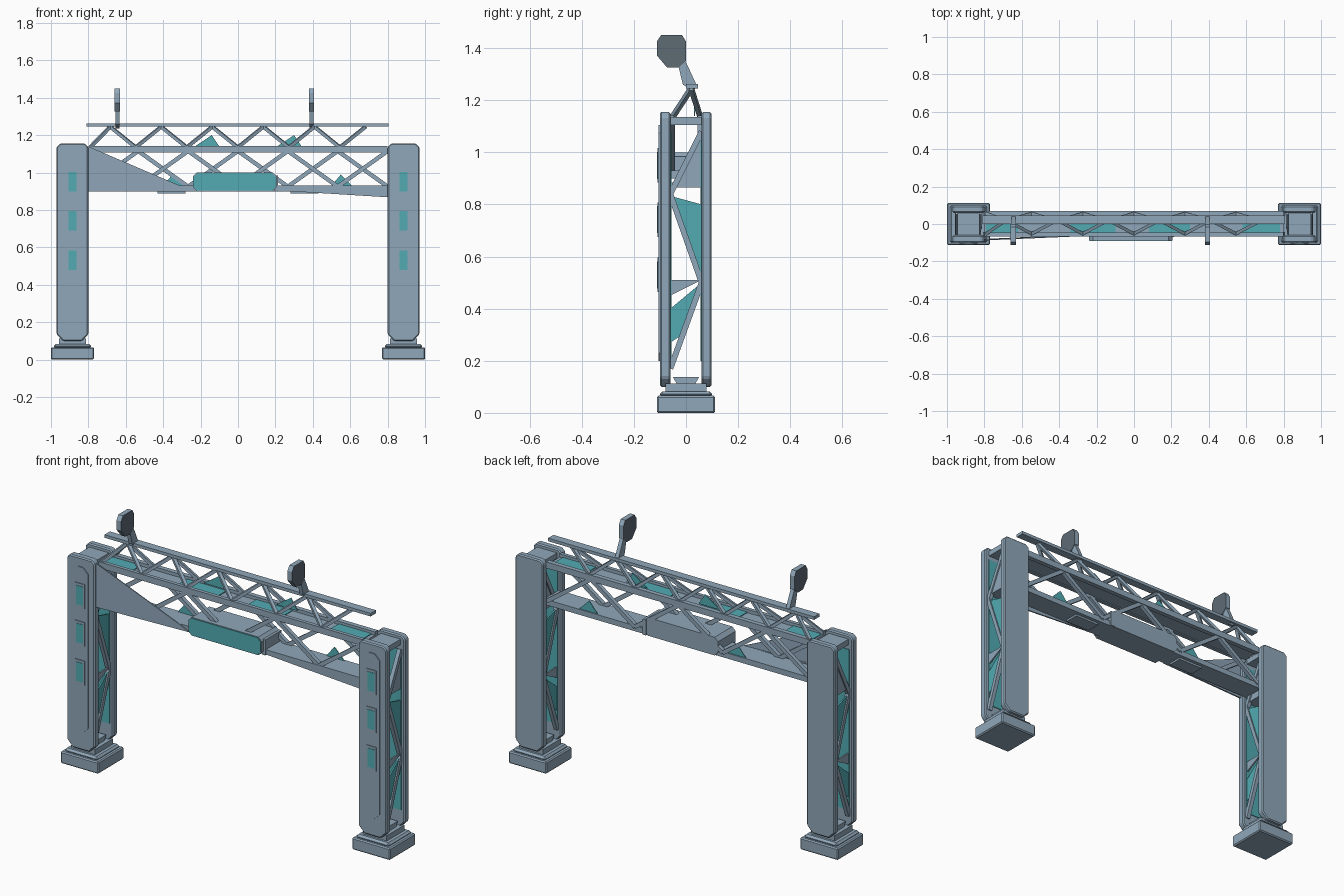
import bpy, bmesh, math
from mathutils import Vector

if "Cube" in bpy.data.objects:
    bpy.data.objects.remove(bpy.data.objects["Cube"])


def material(name, rgb):
    m = bpy.data.materials.new(name)
    m.diffuse_color = (*rgb, 1)
    m.use_nodes = True
    m.node_tree.nodes["Principled BSDF"].inputs["Base Color"].default_value = m.diffuse_color
    return m


STEEL = material("blue_grey_steel", (0.28, 0.39, 0.49))
TEAL = material("teal_panel", (0.085, 0.41, 0.45))
DARK = material("dark_grey", (0.11, 0.145, 0.175))


def finish(name, bm, mat):
    bmesh.ops.recalc_face_normals(bm, faces=bm.faces)
    me = bpy.data.meshes.new(name)
    bm.to_mesh(me)
    bm.free()
    me.materials.append(mat)
    ob = bpy.data.objects.new(name, me)
    bpy.context.collection.objects.link(ob)
    return ob


def prism(name, pts, axis, a, b, mat=STEEL):
    """Extrude a 2D outline from a to b along axis 0 (yz), 1 (xz) or 2 (xy)."""
    bm = bmesh.new()

    def ring(t):
        out = []
        for p in pts:
            c = list(p)
            c.insert(axis, t)
            out.append(bm.verts.new(c))
        return out
    r0, r1 = ring(a), ring(b)
    bm.faces.new(r0)
    bm.faces.new(r1)
    for i in range(len(pts)):
        j = (i + 1) % len(pts)
        bm.faces.new((r0[i], r0[j], r1[j], r1[i]))
    return finish(name, bm, mat)


def rect(x0, x1, z0, z1, c=0.0, d=None):
    """Rectangle with corner cuts: c at the bottom, d at the top."""
    d = c if d is None else d
    lo = [(x0 + c, z0), (x1 - c, z0), (x1, z0 + c), (x1, z1 - d)]
    hi = [(x1 - d, z1), (x0 + d, z1), (x0, z1 - d), (x0, z0 + c)]
    out = []
    for p in lo + hi:
        if p not in out:
            out.append(p)
    return out


def box(name, x0, x1, y0, y1, z0, z1, mat=STEEL, bevel=0):
    ob = prism(name, [(x0, y0), (x1, y0), (x1, y1), (x0, y1)], 2, z0, z1, mat)
    if bevel:
        m = ob.modifiers.new("bevel", 'BEVEL')
        m.width, m.segments = bevel, 1
    return ob


def zigzag(name, pts, w, mat=STEEL):
    """Square bars joining consecutive points."""
    bm = bmesh.new()
    for p, q in zip(pts, pts[1:]):
        p, q = Vector(p), Vector(q)
        d = (q - p).normalized()
        u = d.cross(Vector((0, 0, 1))).normalized()
        v = d.cross(u)
        ends = []
        for e in (p, q):
            ends.append([bm.verts.new(e + (u * a + v * b) * w / 2)
                         for a, b in ((-1, -1), (1, -1), (1, 1), (-1, 1))])
        bm.faces.new(ends[0])
        bm.faces.new(ends[1])
        for i in range(4):
            j = (i + 1) % 4
            bm.faces.new((ends[0][i], ends[0][j], ends[1][j], ends[1][i]))
    return finish(name, bm, mat)


# Legs
for side, s in (("left", -1), ("right", 1)):
    c = s * 0.885
    # stepped foot
    box(side + "_foot", c - 0.115, c + 0.115, -0.112, 0.112, 0, 0.066, bevel=0.006)
    box(side + "_foot_step", c - 0.1, c + 0.1, -0.1, 0.1, 0.06, 0.083, bevel=0.01)
    box(side + "_foot_neck", c - 0.072, c + 0.072, -0.078, 0.078, 0.08, 0.112)
    prism(side + "_foot_socket", [(-0.035, 0.11), (0.035, 0.11), (0.05, 0.138), (-0.05, 0.138)],
          0, c - 0.05, c + 0.05)
    # front and back slabs with teal linings on the inside
    for part, y0, y1, yi in (("front", -0.1, -0.06, -0.056), ("back", 0.06, 0.098, 0.056)):
        ob = prism(f"{side}_{part}_slab", rect(c - 0.085, c + 0.085, 0.1, 1.155, 0.035, 0.018), 1, y0, y1)
        m = ob.modifiers.new("bevel", 'BEVEL')
        m.width, m.segments = 0.006, 1
        box(f"{side}_{part}_lining", c - 0.065, c + 0.065, min(yi, yi * 1.08), max(yi, yi * 1.08),
            0.2, 1.08, TEAL)
    # raised front trim and three lit windows
    prism(side + "_trim", rect(c - 0.047, c + 0.047, 0.2, 1.105, 0.03), 1, -0.105, -0.098)
    for i, z in enumerate((0.53, 0.742, 0.95)):
        box(f"{side}_window_frame_{i}", c - 0.03, c + 0.03, -0.109, -0.1, z - 0.066, z + 0.066)
        box(f"{side}_window_{i}", c - 0.021, c + 0.021, -0.111, -0.105, z - 0.052, z + 0.052, TEAL)
    # side bracing on inner and outer planes
    for k, x in (("outer", c + s * 0.058), ("inner", c - s * 0.058)):
        zigzag(f"{side}_{k}_brace", [(x, -0.06, 0.17), (x, 0.06, 0.5), (x, -0.06, 0.84), (x, 0.06, 1.08)], 0.022)
        gussets = [
            ("high_gusset", [(-0.06, 0.865), (0.06, 0.865), (0.06, 1.08)], STEEL),
            ("mid_panel", [(-0.05, 0.83), (0.06, 0.8), (0.06, 0.52)], TEAL),
            ("low_gusset", [(-0.06, 0.45), (-0.06, 0.51), (0.06, 0.51)], STEEL),
            ("low_panel", [(-0.06, 0.27), (-0.06, 0.4), (0.06, 0.5), (0.0, 0.31)], TEAL)]
        for n, pts, mat in gussets:
            prism(f"{side}_{k}_{n}", pts, 0, x - 0.004, x + 0.004, mat)
    box(side + "_top_tie", c - 0.06, c + 0.06, -0.062, 0.062, 1.105, 1.135)
    box(side + "_mid_tie", c - 0.06, c + 0.06, -0.062, 0.062, 0.865, 0.885)

# Lower deck of the span, with sagging panel at the right front
box("lower_deck", -0.82, 0.82, -0.06, 0.06, 0.9, 0.93)
prism("right_front_panel", [(0.2, 0.905), (0.8, 0.868), (0.8, 0.93), (0.2, 0.93)], 1, -0.066, -0.058)
prism("left_front_gusset", [(-0.8, -0.088), (-0.28, -0.06), (-0.28, -0.055), (-0.8, -0.08)],
      2, 0.9, 0.93)
gus = prism("left_gusset_plate", [(-0.8, 0.9), (-0.25, 0.9), (-0.31, 0.93), (-0.8, 1.14)], 1, -0.064, -0.058)
for v in gus.data.vertices:   # swing plate outward toward the leg
    v.co.y -= 0.024 * (-0.25 - v.co.x) / 0.55
for x in (-0.355, 0.355):
    box("under_plate", x - 0.075, x + 0.075, -0.04, 0.04, 0.889, 0.901)

# Middle deck: two chords, a thin floor and teal floor plates
box("front_chord", -0.8, 0.8, -0.066, -0.046, 1.108, 1.142)
box("back_chord", -0.8, 0.8, 0.044, 0.07, 1.108, 1.142)
box("middle_floor", -0.8, 0.8, -0.05, 0.05, 1.114, 1.124)
for x0, x1 in ((-0.79, -0.62), (-0.34, -0.1), (0.08, 0.3), (0.58, 0.78)):
    box("floor_plate", x0, x1, -0.046, 0.044, 1.122, 1.128, TEAL)

# Lower truss: two zigzags in opposite phase
N = 6
step = 1.6 / N
for name, y, ph in (("front_truss", -0.053, 0), ("back_truss", 0.055, 1)):
    zigzag(name, [(-0.8 + i * step, y, 1.115 if (i + ph) % 2 == 0 else 0.925) for i in range(N + 1)], 0.022)
# small teal infills at truss feet
for x in (-0.35, 0.55):
    prism("truss_infill", [(x - 0.05, 0.93), (x + 0.06, 0.93), (x, 0.99)], 1, 0.05, 0.054, TEAL)

# Upper truss leaning to a single rail
box("top_rail", -0.81, 0.805, 0.0, 0.046, 1.245, 1.262)
for name, y in (("upper_front_truss", -0.052), ("upper_back_truss", 0.055)):
    pts = []
    for i in range(12):
        x = -0.82 + i * 0.1365
        pts.append((x, y, 1.135) if i % 2 == 0 else (x, 0.02, 1.245))
    pts[0] = (-0.79, y, 1.135)
    zigzag(name, pts, 0.017)
for x in (-0.16, 0.28):
    prism("upper_infill", [(x - 0.07, 1.14), (x + 0.06, 1.14), (x + 0.02, 1.2)], 1, 0.03, 0.034, TEAL)

# Central sign box with teal front
prism("sign_box", rect(-0.24, 0.205, 0.9, 1.0, 0.02), 1, -0.088, 0.066)
prism("sign_face", rect(-0.237, 0.202, 0.903, 0.997, 0.02), 1, -0.092, -0.086, TEAL)
box("sign_box_flange", 0.195, 0.215, -0.07, 0.07, 0.9, 0.985)

# Two lamps on the rail
head = [(-.096, 1.45), (-.015, 1.45), (0, 1.425), (0, 1.352),
        (-.027, 1.326), (-.073, 1.326), (-.112, 1.372), (-.112, 1.425)]
arm = [(-.03, 1.335), (-.003, 1.352), (.015, 1.314), (.042, 1.255), (.03, 1.235), (-.012, 1.26)]
for x in (-0.645, 0.393):
    prism("lamp_arm", arm, 0, x - 0.011, x + 0.011)
    ob = prism("lamp_head", head, 0, x - 0.014, x + 0.014)
    ob.data.materials.append(DARK)
    for p in ob.data.polygons:
        p.material_index = 1 if abs(p.normal.x) > 0.9 else 0
